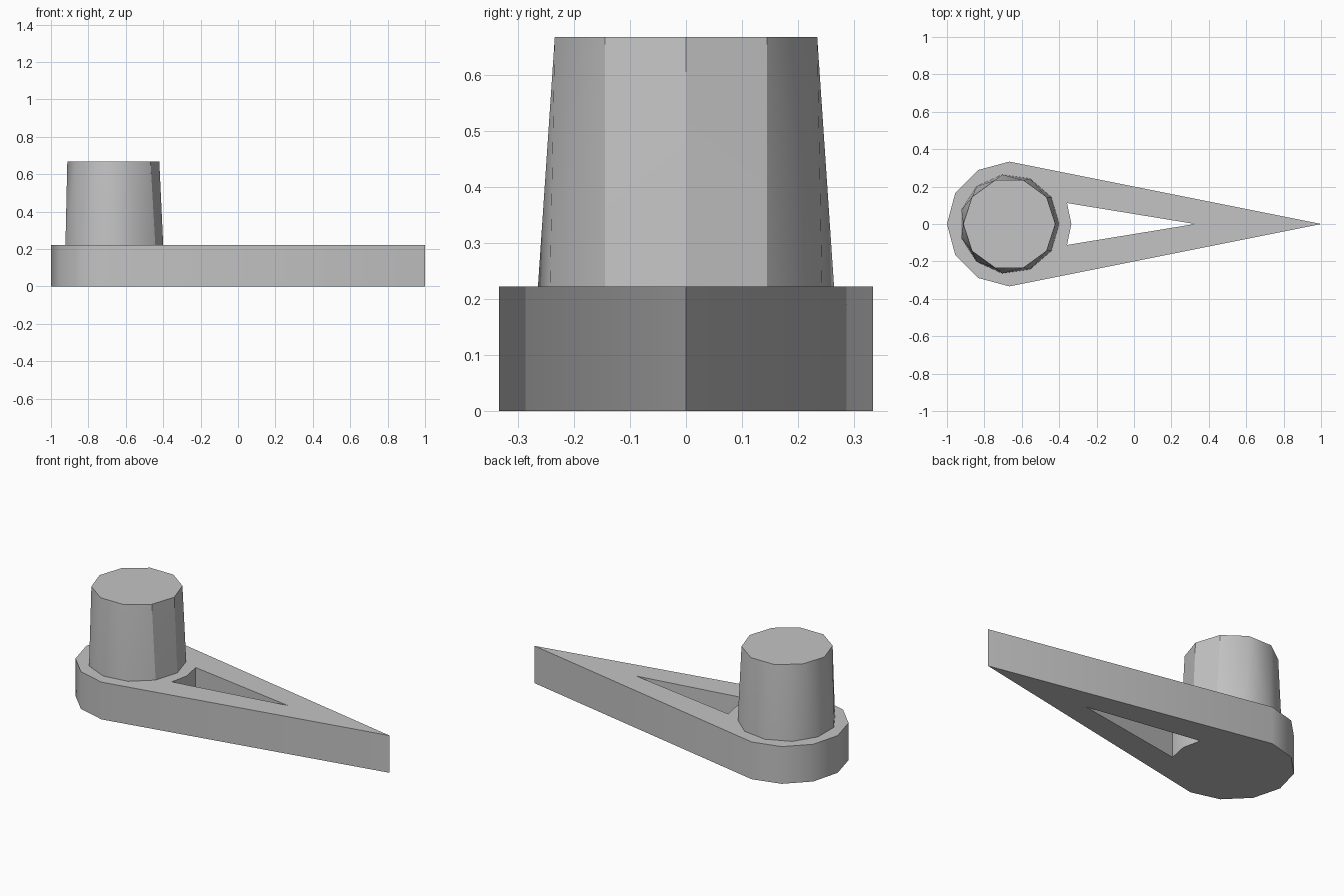
import bpy, bmesh
from math import cos, sin, pi, radians

cube = bpy.data.objects.get("Cube")
if cube:
    bpy.data.objects.remove(cube, do_unlink=True)

CENTRE_X = -2 / 3
BASE_TOP = 0.222
PEG_TOP = 0.667

grey = bpy.data.materials.new("light grey")
grey.use_nodes = True
colour = (0.55, 0.55, 0.55, 1)
grey.diffuse_color = colour
grey.node_tree.nodes["Principled BSDF"].inputs["Base Color"].default_value = colour


def ring(radius, sides, first=0, count=None):
    """Points of a regular polygon, or part of it, around the peg axis."""
    angles = [2 * pi * i / sides for i in range(first, first + (count or sides))]
    return [(CENTRE_X + radius * cos(a), radius * sin(a)) for a in angles]


def finish(bm, name):
    bmesh.ops.recalc_face_normals(bm, faces=bm.faces)
    mesh = bpy.data.meshes.new(name)
    bm.to_mesh(mesh)
    bm.free()
    mesh.materials.append(grey)
    obj = bpy.data.objects.new(name, mesh)
    bpy.context.collection.objects.link(obj)
    bpy.ops.object.select_all(action="DESELECT")
    obj.select_set(True)
    bpy.context.view_layer.objects.active = obj
    bpy.ops.object.shade_smooth_by_angle(angle=radians(30.5))
    return obj


# Teardrop base with a pointed window, filled flat and extruded
bm = bmesh.new()
outline = ring(1 / 3, 12, first=3, count=7) + [(1, 0)]
window = [(-0.358, 0.112), (-0.335, 0), (-0.358, -0.112), (0.327, 0)]
edges = []
for loop in (outline, window):
    verts = [bm.verts.new((x, y, 0)) for x, y in loop]
    edges += [bm.edges.new((v, verts[i - 1])) for i, v in enumerate(verts)]
bmesh.ops.triangle_fill(bm, edges=edges, use_beauty=True, normal=(0, 0, 1))
grown = bmesh.ops.extrude_face_region(bm, geom=bm.faces[:], use_keep_orig=True)
top = [g for g in grown["geom"] if isinstance(g, bmesh.types.BMVert)]
bmesh.ops.translate(bm, verts=top, vec=(0, 0, BASE_TOP))
finish(bm, "teardrop_base")

# Tapered peg: an eleven-sided foot lofted to a ten-sided top
bm = bmesh.new()
low = [bm.verts.new((x, y, BASE_TOP)) for x, y in ring(0.2667, 11)]
high = [bm.verts.new((x, y, PEG_TOP)) for x, y in ring(0.246, 10)]
nl, nh = len(low), len(high)
i = j = 0
while i < nl or j < nh:
    a, b = low[i % nl], high[j % nh]
    if (i + 0.5) / nl < (j + 0.5) / nh:
        i += 1
        bm.faces.new((a, low[i % nl], b))
    else:
        j += 1
        bm.faces.new((a, high[j % nh], b))
bm.faces.new(high)
finish(bm, "tapered_peg")
